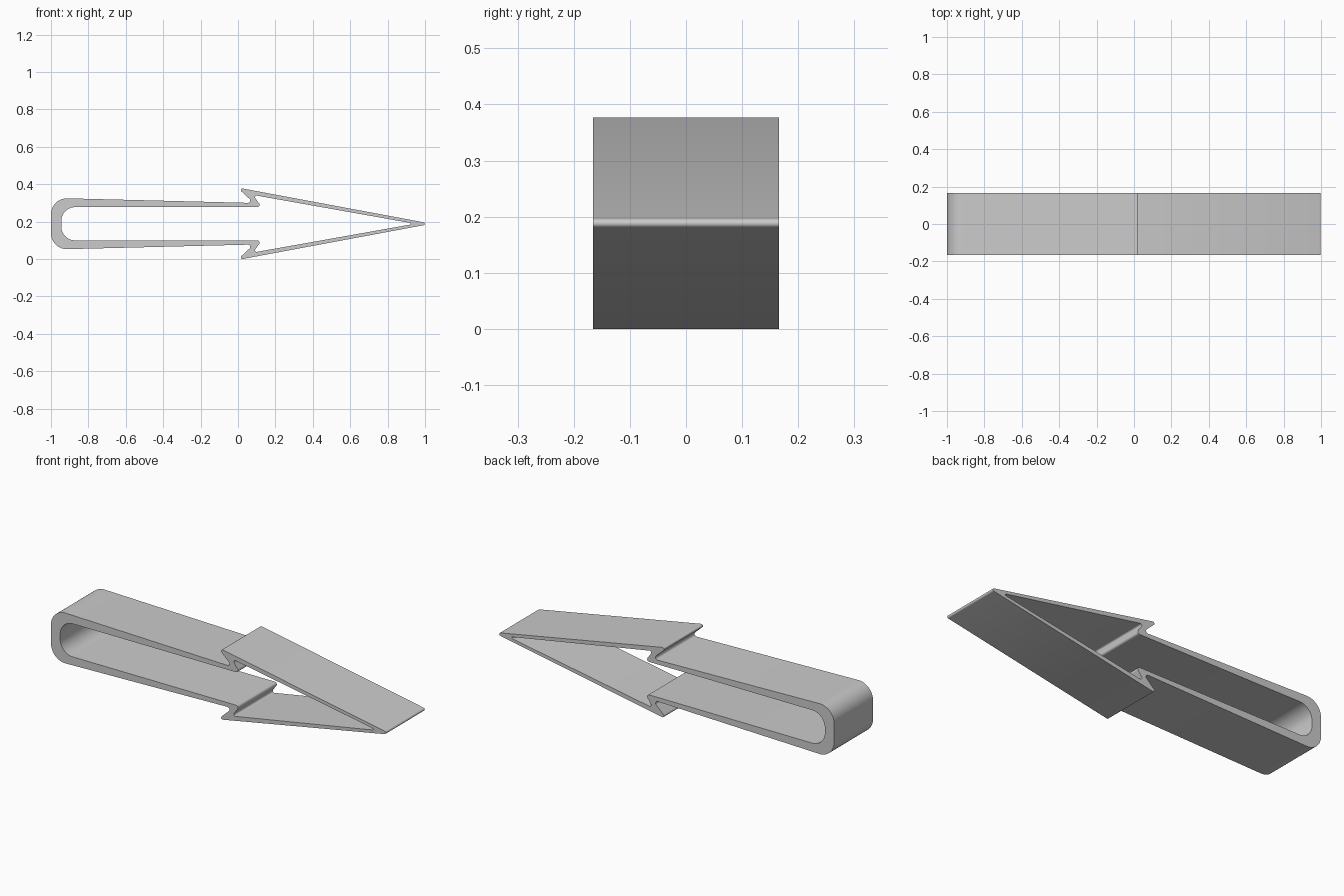
import bpy, bmesh, math
from mathutils import Vector

if "Cube" in bpy.data.objects:
    bpy.data.objects.remove(bpy.data.objects["Cube"])

MID = 0.1875      # height of the symmetry axis
HALF_DEPTH = 0.166


def fillet(corners):
    """Round every corner (x, z, radius) of a closed outline."""
    out = []
    n = len(corners)
    for i, (x, z, r) in enumerate(corners):
        p = Vector((x, z))
        a = (Vector(corners[i - 1][:2]) - p).normalized()
        b = (Vector(corners[(i + 1) % n][:2]) - p).normalized()
        half = a.angle(b) / 2
        centre = p + (a + b).normalized() * (r / math.sin(half))
        t = r / math.tan(half)
        start, end = p + a * t - centre, p + b * t - centre
        first = math.atan2(start.y, start.x)
        sweep = math.remainder(math.atan2(end.y, end.x) - first, math.tau)
        steps = 12 if r > 0.05 else 8
        for k in range(steps + 1):
            ang = first + sweep * k / steps
            out.append(centre + Vector((math.cos(ang), math.sin(ang))) * r)
    return out


def mirrored(half, tip):
    """Upper half outline from the left end to the tip, mirrored below."""
    return half + [tip] + [(x, -z, r) for x, z, r in reversed(half)]


# Outer outline: loop end, tapering arm, notch, barb, tip
outer = mirrored([(-1.0, 0.138, 0.085), (0.085, 0.111, 0.012),
                  (-0.005, 0.194, 0.009)], (1.034, 0, 0.008))
# Inner outline: slot, neck, head cavity
inner = mirrored([(-0.945, 0.089, 0.075), (0.127, 0.089, 0.012),
                  (0.080, 0.154, 0.009)], (0.946, 0, 0.005))

# Filled and extruded profile
curve = bpy.data.curves.new("arrow_clip_profile", 'CURVE')
curve.dimensions = '2D'
curve.fill_mode = 'BOTH'
curve.extrude = HALF_DEPTH
for outline in (outer, inner):
    pts = fillet(outline)
    spline = curve.splines.new('POLY')
    spline.points.add(len(pts) - 1)
    for sp, p in zip(spline.points, pts):
        sp.co = (p.x, p.y + MID, 0, 1)
    spline.use_cyclic_u = True

clip = bpy.data.objects.new("arrow_clip", curve)
bpy.context.collection.objects.link(clip)
clip.rotation_euler.x = math.pi / 2
bpy.context.view_layer.objects.active = clip
clip.select_set(True)
bpy.ops.object.convert(target='MESH')
clip = bpy.context.object

# Weld the caps to the walls and stand the part on the ground
bm = bmesh.new()
bm.from_mesh(clip.data)
bmesh.ops.remove_doubles(bm, verts=bm.verts, dist=1e-5)
bmesh.ops.recalc_face_normals(bm, faces=bm.faces)
low = min(v.co.y for v in bm.verts)
bmesh.ops.translate(bm, verts=bm.verts, vec=(0, -low, 0))
bm.to_mesh(clip.data)
bm.free()
bpy.ops.object.shade_smooth_by_angle(angle=math.radians(30))
